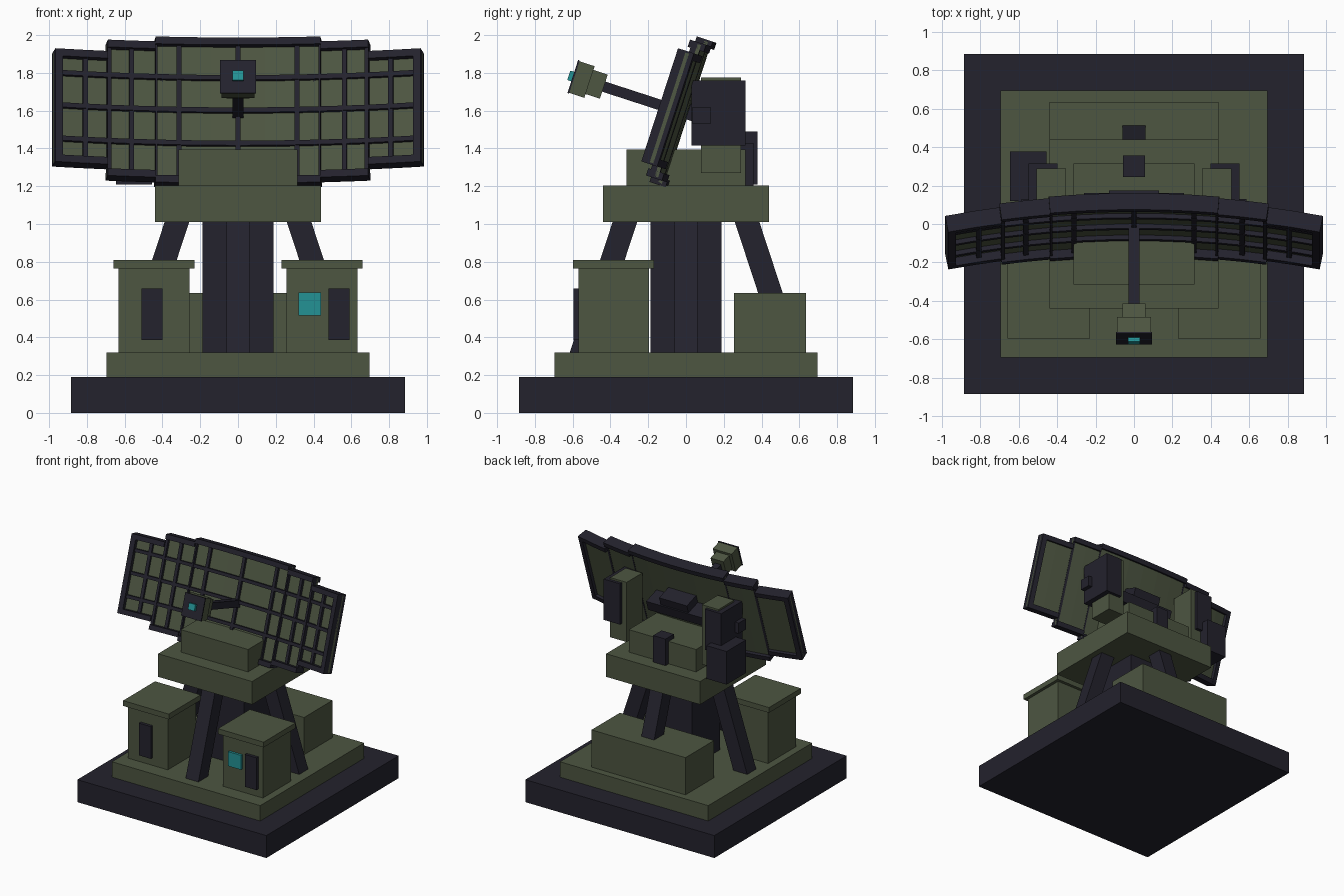
import bpy, bmesh, math
from mathutils import Matrix, Vector

cube = bpy.data.objects.get("Cube")
if cube:
    bpy.data.objects.remove(cube, do_unlink=True)


def material(name, rgb):
    m = bpy.data.materials.new(name)
    m.use_nodes = True
    m.diffuse_color = (*rgb, 1)
    bsdf = next(n for n in m.node_tree.nodes if n.type == 'BSDF_PRINCIPLED')
    bsdf.inputs["Base Color"].default_value = (*rgb, 1)
    return m


GREEN = material("olive green", (0.074, 0.092, 0.053))
DARK = material("dark slate", (0.017, 0.016, 0.026))
TEAL = material("teal glass", (0.017, 0.29, 0.30))

# Tilted dish frame: local x across, y up the dish, z out of its front
DISH = Matrix.Translation((0, -0.007, 1.588)) @ Matrix.Rotation(math.radians(72), 4, 'X')
SAG = 0.10


def finish(name, bm, mat, matrix=None):
    bmesh.ops.recalc_face_normals(bm, faces=bm.faces)
    mesh = bpy.data.meshes.new(name)
    bm.to_mesh(mesh)
    bm.free()
    mesh.materials.append(mat)
    ob = bpy.data.objects.new(name, mesh)
    bpy.context.scene.collection.objects.link(ob)
    if matrix:
        ob.matrix_world = matrix
    return ob


def box(name, x, y, z, mat, matrix=None):
    """Box from (min, max) ranges."""
    bm = bmesh.new()
    bmesh.ops.create_cube(bm, size=1)
    for v in bm.verts:
        v.co = Vector([(r[0] + r[1]) / 2 + c * (r[1] - r[0])
                       for c, r in zip(v.co, (x, y, z))])
    return finish(name, bm, mat, matrix)


def bent_bar(name, x, v, w, mat, steps):
    """Rectangular bar following the curve of the dish."""
    bm = bmesh.new()
    rings = []
    for i in range(steps + 1):
        px = x[0] + (x[1] - x[0]) * i / steps
        a = math.atan(2 * SAG * px)
        rings.append([bm.verts.new((px - math.sin(a) * d, h, SAG * px * px + math.cos(a) * d))
                      for h, d in ((v[0], w[0]), (v[1], w[0]), (v[1], w[1]), (v[0], w[1]))])
    for a, b in zip(rings, rings[1:]):
        for j in range(4):
            k = (j + 1) % 4
            bm.faces.new((a[j], a[k], b[k], b[j]))
    bm.faces.new(rings[0])
    bm.faces.new(rings[-1])
    return finish(name, bm, mat, DISH)


def mirrored(r, s):
    return tuple(sorted((r[0] * s, r[1] * s)))


# Base, plinth and column
box("base_slab", (-.885, .885), (-.885, .885), (0, .19), DARK)
box("plinth", (-.695, .695), (-.695, .695), (.19, .32), GREEN)
box("column", (-.187, .187), (-.187, .187), (.32, 1.01), DARK)
box("rear_cabinet", (-.44, .44), (.255, .635), (.32, .635), GREEN)

# Four splayed legs
for i, side in enumerate(("left", "rear", "right", "front")):
    bm = bmesh.new()
    bmesh.ops.create_cube(bm, size=1)
    for v in bm.verts:
        top = v.co.z > 0
        v.co = Vector(((.322 if top else .552) + v.co.x * .13, v.co.y * .12,
                       1.015 if top else .315))
    finish(side + "_leg", bm, DARK, Matrix.Rotation(math.pi / 2 * i, 4, 'Z'))

# Front cabinets with lids and doors
for s, side in ((1, "left"), (-1, "right")):
    box(side + "_cabinet", mirrored((.258, .632), s), (-.57, -.195), (.32, .77), GREEN)
    box(side + "_cabinet_lid", mirrored((.23, .658), s), (-.597, -.17), (.765, .81), GREEN)
box("left_cabinet_door", (.48, .59), (-.595, -.565), (.385, .658), DARK)
box("right_cabinet_door", (-.51, -.40), (-.595, -.565), (.385, .658), DARK)
box("cabinet_screen", (.32, .44), (-.59, -.565), (.515, .637), TEAL)

# Turntable and its equipment
box("turntable", (-.44, .44), (-.44, .44), (1.01, 1.205), GREEN)
box("turret", (-.315, .315), (-.315, .315), (1.20, 1.395), GREEN)
box("rear_motor", (-.058, .058), (.245, .357), (1.20, 1.43), DARK)
box("side_power_unit", (-.645, -.455), (.12, .378), (1.21, 1.49), DARK)

# Yoke arms carrying the dish
for s, side in ((1, "left"), (-1, "right")):
    box(side + "_yoke_arm", mirrored((.353, .507), s), (.08, .29), (1.27, 1.775), GREEN)
    box(side + "_yoke_housing", mirrored((.398, .55), s), (.03, .315), (1.415, 1.76), DARK)
    box(side + "_pivot_cap", mirrored((.54, .585), s), (.035, .13), (1.53, 1.62), DARK)

# Dish sections: skin, top and bottom rims, edge strips, ribs
RIB = .013


def section(name, x, half, steps, uprights, edges):
    bent_bar(name + "_skin", x, (-half + .01, half - .01), (-.02, 0), GREEN, steps)
    for label, s in (("top", 1), ("bottom", -1)):
        bent_bar(f"{name}_{label}_rim", x, mirrored((half - .04, half), s),
                 (-.045, .045), DARK, steps)
    for v in (-.175, .01, .19):
        bent_bar(name + "_cross_rib", x, (v - RIB, v + RIB), (-.002, .024), DARK, steps)
    for u in uprights:
        bent_bar(name + "_upright_rib", (u - RIB, u + RIB), (-half + .02, half - .02),
                 (-.002, .022), DARK, 1)
    for r, depth in edges:
        bent_bar(name + "_edge", r, (-half + .001, half - .001), depth, DARK, 1)


section("centre_panel", (-.44, .44), .405, 6, (-.313, 0, .313),
        (((-.44, -.428), (-.022, .03)), ((.428, .44), (-.022, .03))))
for s, side in ((1, "left"), (-1, "right")):
    section(side + "_middle_panel", mirrored((.44, .695), s), .378, 2, (.565 * s,),
            ((mirrored((.675, .695), s), (-.022, .03)),))
    section(side + "_outer_panel", mirrored((.695, .975), s), .315, 2, (.81 * s,),
            ((mirrored((.935, .975), s), (-.045, .045)),))

# Dish back braces
box("long_back_brace", (-.26, .26), (-.03, .055), (-.16, -.015), DARK, DISH)
box("short_back_brace", (-.13, .13), (.055, .125), (-.15, -.015), DARK, DISH)

# Feed horn on its strut
box("feed_strut", (-.028, .028), (-.028, .028), (-.01, .46), DARK, DISH)
box("feed_neck", (-.06, .06), (-.067, .067), (.45, .54), GREEN, DISH)
box("feed_horn", (-.088, .088), (-.088, .088), (.53, .615), GREEN, DISH)
box("feed_face", (-.094, .094), (-.092, .092), (.614, .623), DARK, DISH)
box("feed_lens", (-.03, .03), (-.026, .026), (.62, .645), TEAL, DISH)
